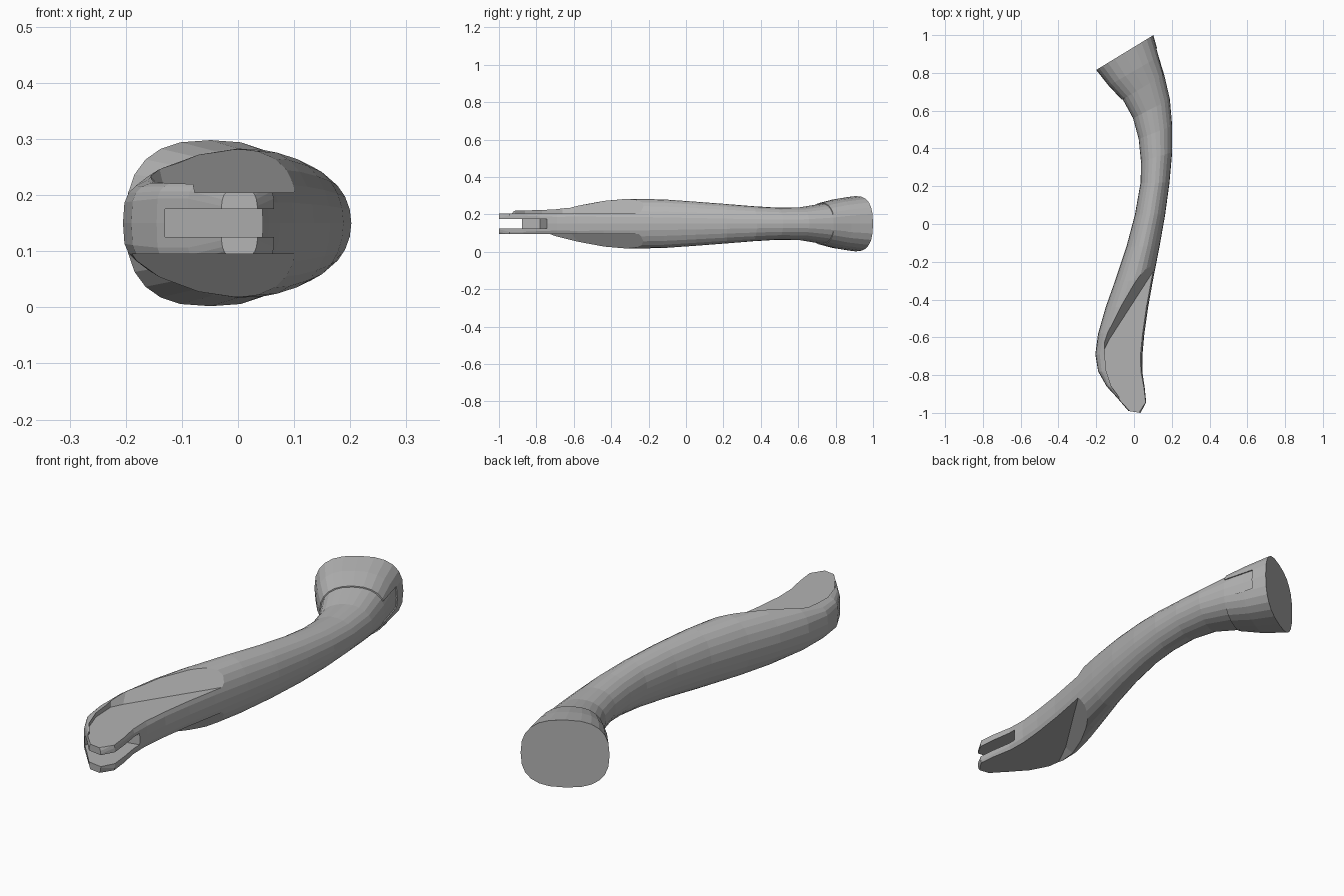
import bpy, bmesh, math

if "Cube" in bpy.data.objects:
    bpy.data.objects.remove(bpy.data.objects["Cube"])

ZC = 0.15  # the part is symmetric about this height
SIDES = 24

grey = bpy.data.materials.new("plain grey")
grey.diffuse_color = (0.45, 0.45, 0.45, 1)
grey.use_nodes = True
grey.node_tree.nodes["Principled BSDF"].inputs["Base Color"].default_value = grey.diffuse_color


def finish(bm, name):
    bmesh.ops.triangulate(bm, faces=[f for f in bm.faces if len(f.verts) > 4])
    bmesh.ops.recalc_face_normals(bm, faces=bm.faces)
    me = bpy.data.meshes.new(name)
    bm.to_mesh(me)
    bm.free()
    me.materials.append(grey)
    ob = bpy.data.objects.new(name, me)
    bpy.context.collection.objects.link(ob)
    return ob


def loft(name, sections, grow=0.0):
    """Skin superellipse rings: left x, y, right x, y, half height, squareness."""
    bm = bmesh.new()
    rings = []
    for lx, ly, rx, ry, h, n in sections:
        cx, cy = (lx + rx) / 2, (ly + ry) / 2
        ux, uy = (rx - lx) / 2, (ry - ly) / 2
        k = 1 + grow / math.hypot(ux, uy)
        ring = []
        for i in range(SIDES):
            a = math.tau * i / SIDES
            c, s = math.cos(a), math.sin(a)
            u = math.copysign(abs(c) ** (2 / n), c) * k
            w = math.copysign(abs(s) ** (2 / n), s) * (h + grow)
            ring.append(bm.verts.new((cx + ux * u, cy + uy * u, ZC + w)))
        rings.append(ring)
    for a, b in zip(rings, rings[1:]):
        for i in range(SIDES):
            j = (i + 1) % SIDES
            bm.faces.new((a[i], a[j], b[j], b[i]))
    bm.faces.new(rings[0])
    bm.faces.new(rings[-1])
    return finish(bm, name)


def prism(name, base, top, z0, z1):
    bm = bmesh.new()
    a = [bm.verts.new((x, y, z0)) for x, y in base]
    b = [bm.verts.new((x, y, z1)) for x, y in top]
    bm.faces.new(a)
    bm.faces.new(b)
    for i in range(len(a)):
        j = (i + 1) % len(a)
        bm.faces.new((a[i], a[j], b[j], b[i]))
    ob = finish(bm, name)
    ob.hide_render = True
    return ob


def cut(target, cutter):
    mod = target.modifiers.new("cut", 'BOOLEAN')
    mod.operation = 'DIFFERENCE'
    mod.solver = 'EXACT'
    mod.object = cutter
    bpy.context.view_layer.objects.active = target
    bpy.ops.object.modifier_apply(modifier=mod.name)
    bpy.data.objects.remove(cutter)


def box(name, x0, x1, y0, y1, z0, z1):
    p = [(x0, y0), (x1, y0), (x1, y1), (x0, y1)]
    return prism(name, p, p, z0, z1)


# Curved handle, tip to core inside the collar
handle = loft("curved_handle", [
    (-0.03, -0.99, 0.035, -1.0, 0.060, 4),
    (-0.09, -0.92, 0.065, -0.945, 0.075, 5),
    (-0.145, -0.86, 0.058, -0.87, 0.075, 5),
    (-0.19, -0.78, 0.045, -0.78, 0.077, 4),
    (-0.205, -0.69, 0.045, -0.69, 0.083, 3.3),
    (-0.19, -0.58, 0.055, -0.58, 0.108, 2.6),
    (-0.15, -0.44, 0.075, -0.44, 0.126, 2.2),
    (-0.10, -0.30, 0.10, -0.30, 0.133, 2.1),
    (-0.04, -0.12, 0.135, -0.12, 0.130, 2),
    (0.005, 0.05, 0.165, 0.05, 0.118, 2),
    (0.035, 0.22, 0.188, 0.22, 0.105, 2),
    (0.037, 0.33, 0.202, 0.38, 0.094, 2),
    (0.025, 0.45, 0.202, 0.52, 0.086, 2),
    (-0.005, 0.56, 0.190, 0.66, 0.088, 2.1),
    (-0.06, 0.66, 0.160, 0.79, 0.107, 2.3),
    (-0.13, 0.735, 0.130, 0.885, 0.128, 2.5),
    (-0.18, 0.80, 0.105, 0.97, 0.140, 2.6),
])

# Flat recess with a raised rim on top, and a plain flat recess below
dx, dy = -0.025, 0.085
rim = [(0.3, -1.1), (-0.3, -1.1), (-0.3, -0.945), (-0.075, -0.945), (-0.08, -0.915),
       (-0.12, -0.86), (-0.15, -0.77), (-0.155, -0.66)]
plain = [(0.3, -1.1), (-0.4, -1.1), (-0.4, -0.76), (-0.19, -0.73)]
slope = [(-0.13, -0.61), (0.07, -0.30), (0.3, 0.057)]
ramp = [(x + dx, y + dy) for x, y in slope]
cut(handle, prism("top_recess_cutter", rim + slope, rim + ramp, 0.205, 0.31))
cut(handle, prism("bottom_recess_cutter", plain + slope, plain + ramp, 0.095, -0.01))

# Slot through the fork, open at the tip and the right side
slot = [(-0.13, -1.1), (0.3, -1.1), (0.3, -0.72), (0.06, -0.74), (-0.13, -0.78)]
cut(handle, prism("slot_cutter", slot, slot, 0.125, 0.175))

# Flared collar, a hair proud of the handle, with a tab-shaped notch
collar = loft("flared_collar", [
    (-0.06, 0.66, 0.160, 0.79, 0.107, 2.3),
    (-0.13, 0.735, 0.130, 0.885, 0.128, 2.5),
    (-0.196, 0.818, 0.098, 0.997, 0.143, 2.6),
], grow=0.005)
cut(collar, box("tab_cutter", 0.04, 0.4, 0.6, 0.93, 0.108, 0.2))
